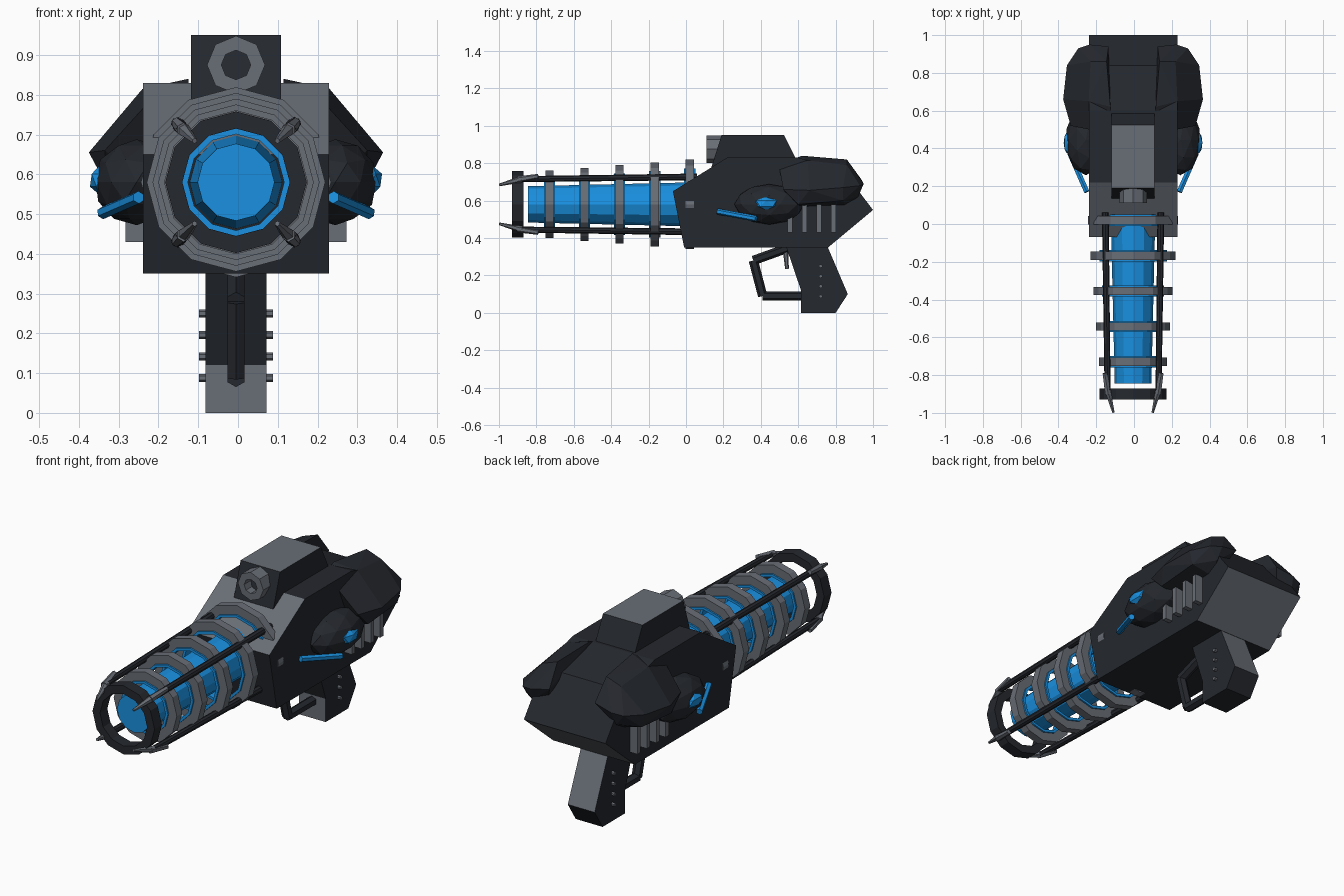
import bpy, bmesh, math
from mathutils import Vector

if "Cube" in bpy.data.objects:
    bpy.data.objects.remove(bpy.data.objects["Cube"])

CX, AXIS_Z = -0.005, 0.58


def material(name, rgb):
    m = bpy.data.materials.new(name)
    m.diffuse_color = (*rgb, 1)
    m.use_nodes = True
    m.node_tree.nodes["Principled BSDF"].inputs["Base Color"].default_value = m.diffuse_color
    return m


DARK = material("dark_metal", (0.018, 0.021, 0.027))
GREY = material("grey_metal", (0.14, 0.155, 0.18))
BLUE = material("blue_energy", (0.01, 0.28, 0.75))


def finish(name, bm, *mats):
    bmesh.ops.recalc_face_normals(bm, faces=bm.faces)
    mesh = bpy.data.meshes.new(name)
    bm.to_mesh(mesh)
    bm.free()
    for m in mats:
        mesh.materials.append(m)
    ob = bpy.data.objects.new(name, mesh)
    bpy.context.collection.objects.link(ob)
    return ob


def plate(name, profile, half_width, grey_edges=()):
    """Extrude a (y, z) side profile across x; chosen edge faces turn grey."""
    bm = bmesh.new()
    a, b = [[bm.verts.new((CX + s * half_width, y, z)) for y, z in profile] for s in (-1, 1)]
    bm.faces.new(a)
    bm.faces.new(b)
    n = len(profile)
    for i in range(n):
        j = (i + 1) % n
        f = bm.faces.new((a[i], a[j], b[j], b[i]))
        f.material_index = int(i in grey_edges)
    return finish(name, bm, DARK, GREY)


def lathe(name, section, mat, sides=12, z=AXIS_Z):
    """Revolve a closed (radius, y) section around the barrel direction."""
    bm = bmesh.new()
    rings = []
    for k in range(sides):
        t = 2 * math.pi * k / sides
        rings.append([bm.verts.new((CX + r * math.sin(t), y, z + r * math.cos(t))) for r, y in section])
    n = len(section)
    for k in range(sides):
        p, q = rings[k], rings[(k + 1) % sides]
        for i in range(n):
            j = (i + 1) % n
            bm.faces.new((p[i], p[j], q[j], q[i]))
    return finish(name, bm, mat)


def ring(name, r_in, r_out, y0, y1, mat, sides=12, z=AXIS_Z):
    return lathe(name, [(r_in, y0), (r_out, y0), (r_out, y1), (r_in, y1)], mat, sides, z)


def rod(name, p, q, r1, r2, mat, sides=6):
    p, q = Vector(p), Vector(q)
    bm = bmesh.new()
    bmesh.ops.create_cone(bm, cap_ends=True, segments=sides, radius1=r1, radius2=r2, depth=(q - p).length)
    ob = finish(name, bm, mat)
    ob.location = (p + q) / 2
    ob.rotation_euler = (q - p).to_track_quat('Z', 'Y').to_euler()
    return ob


def ellipsoid(name, centre, radii, mat, sub):
    bm = bmesh.new()
    bmesh.ops.create_icosphere(bm, subdivisions=sub, radius=1)
    ob = finish(name, bm, mat)
    ob.location, ob.scale = centre, radii
    return ob


def box(name, centre, size, mat):
    bm = bmesh.new()
    bmesh.ops.create_cube(bm, size=1)
    for v in bm.verts:
        v.co = Vector(c + s * k for c, s, k in zip(centre, size, v.co))
    return finish(name, bm, mat)


# Main body, raised top housing and grip
plate("body", [(-0.01, 0.35), (-0.07, 0.65), (0.22, 0.83), (0.60, 0.83),
               (0.84, 0.76), (1.0, 0.55), (0.76, 0.35)], 0.234, (1, 5))
plate("top_housing", [(0.13, 0.76), (0.19, 0.95), (0.525, 0.95), (0.60, 0.80)], 0.113, (1,))
plate("grip", [(0.53, 0.37), (0.615, 0.12), (0.615, 0.0), (0.80, 0.0),
               (0.865, 0.10), (0.75, 0.37)], 0.077, (1, 4))
ring("sight_ring", 0.037, 0.073, 0.11, 0.19, GREY, 8, 0.875)

# Grip pegs
for i in range(4):
    z = 0.25 - 0.054 * i
    rod(f"grip_peg_{i}", (CX - 0.093, 0.72, z), (CX + 0.093, 0.72, z), 0.01, 0.01, GREY)

# Trigger and guard
guard = [(0.54, 0.345), (0.36, 0.28), (0.41, 0.09), (0.63, 0.09)]
for i in range(3):
    (y0, z0), (y1, z1) = guard[i], guard[i + 1]
    rod(f"trigger_guard_{i}", (CX, y0, z0), (CX, y1, z1), 0.025, 0.025, DARK)
rod("trigger", (CX, 0.53, 0.36), (CX, 0.54, 0.235), 0.016, 0.01, GREY)

# Glowing core with tapered barrel
bm = bmesh.new()
bmesh.ops.create_cone(bm, cap_ends=True, segments=12, radius1=0.118, radius2=0.097, depth=0.89)
core = finish("energy_core", bm, BLUE)
core.rotation_euler.x = math.pi / 2
core.location = (CX, -0.40, AXIS_Z)

# Barrel rings with blue linings, shrinking towards the muzzle
for i in range(5):
    y = 0.02 - 0.1875 * i
    r = 0.239 - 0.0145 * i
    ring(f"barrel_ring_{i}", r - 0.047, r, y - 0.022, y + 0.022, GREY)
    ring(f"ring_lining_{i}", r - 0.06, r - 0.046, y - 0.03, y + 0.03, BLUE)
ring("muzzle_ring", 0.135, 0.178, -0.93, -0.87, DARK)

# Four barrel rails ending in bent claws
for sx in (-1, 1):
    for sz in (-1, 1):
        def at(d, y):
            return (CX + sx * d, y, AXIS_Z + sz * d)
        rod("barrel_rail", at(0.135, -0.88), at(0.147, 0.06), 0.016, 0.018, DARK, 8)
        rod("claw_base", at(0.15, -0.79), at(0.132, -0.90), 0.013, 0.018, GREY)
        rod("claw_tip", at(0.134, -0.88), at(0.104, -0.998), 0.018, 0.007, GREY)

# Side parts: rear pods, side pods, glowing eyes, rods and vents
POD = [(.12, .52, .80), (.12, .62, .84), (.14, .86, .82), (.13, .94, .71),
       (.23, .50, .77), (.235, .65, .815), (.225, .86, .79), (.23, .95, .69),
       (.33, .52, .66), (.37, .66, .655), (.35, .84, .67), (.29, .93, .68),
       (.33, .60, .58), (.33, .84, .60), (.24, .92, .62), (.2, .60, .56), (.2, .85, .57)]
for side, s in (("left", -1), ("right", 1)):
    bm = bmesh.new()
    for x, y, z in POD:
        bm.verts.new((CX + s * x, y, z))
    bmesh.ops.convex_hull(bm, input=bm.verts[:])
    bmesh.ops.dissolve_limit(bm, angle_limit=math.radians(8), verts=bm.verts[:], edges=bm.edges[:])
    finish(f"{side}_rear_pod", bm, DARK)
    ellipsoid(f"{side}_side_pod", (CX + s * 0.25, 0.445, 0.58), (0.108, 0.187, 0.108), DARK, 2)
    ellipsoid(f"{side}_eye", (CX + s * 0.344, 0.43, 0.585), (0.026, 0.065, 0.036), BLUE, 1)
    rod(f"{side}_glow_rod", (CX + s * 0.245, 0.17, 0.542), (CX + s * 0.335, 0.375, 0.503),
        0.016, 0.016, BLUE)
    for i in range(4):
        box(f"{side}_vent_{i}", (CX + s * 0.24, 0.557 + 0.077 * i, 0.505), (0.075, 0.026, 0.15), GREY)
